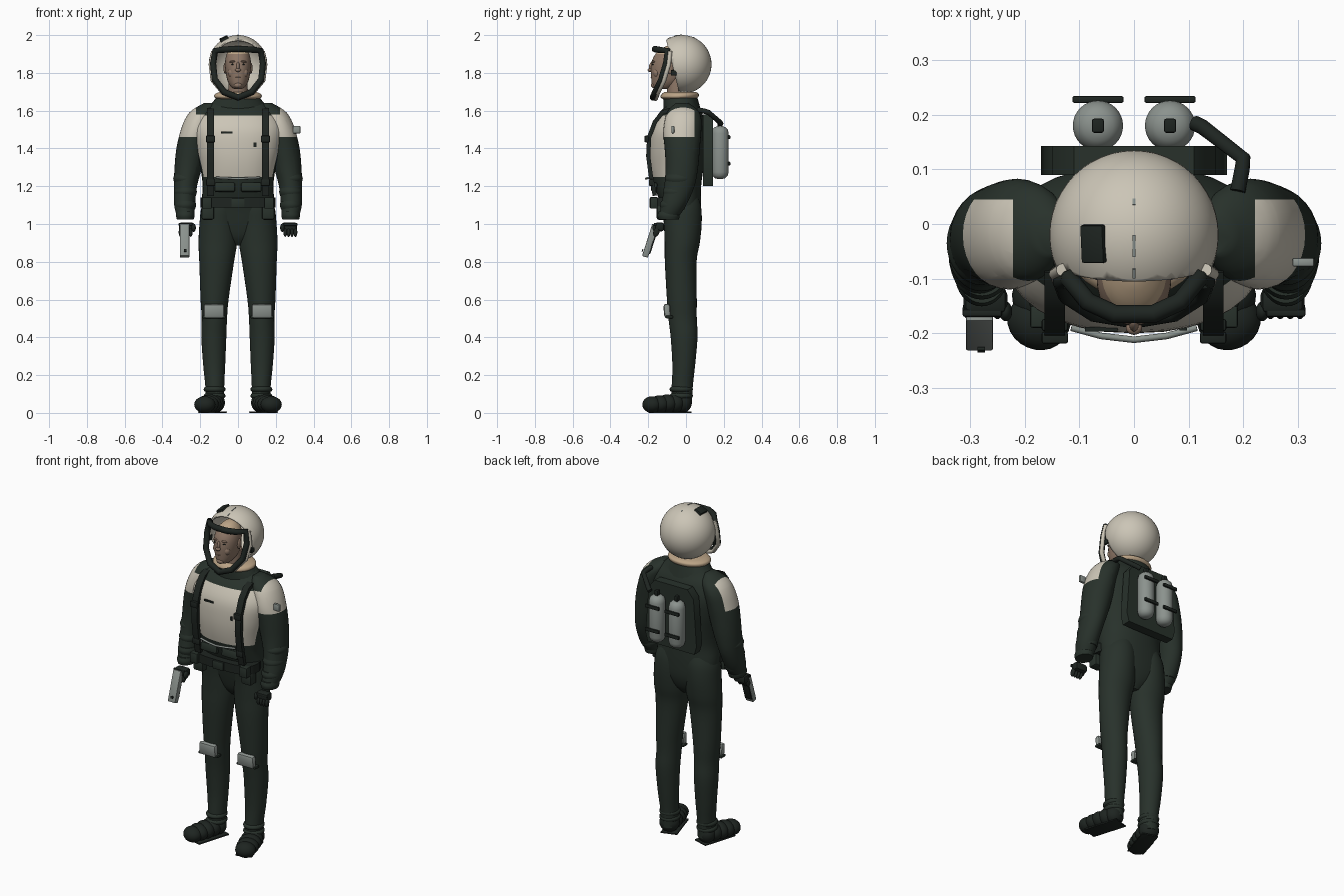
import bpy, bmesh, math
from mathutils import Vector, Matrix

cube = bpy.data.objects.get("Cube")
if cube:
    bpy.data.objects.remove(cube, do_unlink=True)


def material(name, rgb):
    m = bpy.data.materials.new(name)
    m.use_nodes = True
    m.diffuse_color = (*rgb, 1)
    node = next(n for n in m.node_tree.nodes if n.type == 'BSDF_PRINCIPLED')
    node.inputs["Base Color"].default_value = (*rgb, 1)
    node.inputs["Roughness"].default_value = 0.7
    return m


DARK = material("dark green fabric", (.021, .031, .024))
BLACK = material("black green rubber", (.013, .018, .015))
CREAM = material("cream shell", (.6, .56, .47))
GREY = material("grey metal", (.26, .29, .27))
SKIN = material("skin", (.27, .185, .135))
TAN = material("tan lining", (.5, .37, .24))


def finish(name, bm, mats, angle=40):
    bmesh.ops.recalc_face_normals(bm, faces=bm.faces)
    me = bpy.data.meshes.new(name)
    bm.to_mesh(me)
    bm.free()
    for m in mats:
        me.materials.append(m)
    me.shade_smooth()
    me.set_sharp_from_angle(angle=math.radians(angle))
    ob = bpy.data.objects.new(name, me)
    bpy.context.collection.objects.link(ob)
    return ob


def loft(name, rings, mats, sub=4, p=2, cuts=(), paint=None, n=32):
    """Skin horizontal rings (x, y, z, rx, ry), eased between keys."""
    keys = [Vector(r) for r in rings]
    rows = []
    for i in range(len(keys) - 1):
        a, b = keys[i], keys[i + 1]
        before, after = keys[max(i - 1, 0)], keys[min(i + 2, len(keys) - 1)]
        for k in range(sub):
            t = k / sub
            rows.append(a if sub == 1 else
                        .5 * (2 * a + (b - before) * t + (2 * before - 5 * a + 4 * b - after) * t ** 2
                              + (3 * a - before - 3 * b + after) * t ** 3))
    rows.append(keys[-1])
    bm = bmesh.new()
    loops = []
    for x, y, z, rx, ry in rows:
        loop = []
        for j in range(n):
            c, s = math.cos(j * math.tau / n), math.sin(j * math.tau / n)
            loop.append(bm.verts.new((x + rx * math.copysign(abs(c) ** (2 / p), c),
                                      y + ry * math.copysign(abs(s) ** (2 / p), s), z)))
        loops.append(loop)
    for u, v in zip(loops, loops[1:]):
        for j in range(n):
            k = (j + 1) % n
            bm.faces.new((u[j], u[k], v[k], v[j]))
    bm.faces.new(loops[0])
    bm.faces.new(loops[-1])
    for co, no in cuts:
        bmesh.ops.bisect_plane(bm, geom=bm.verts[:] + bm.edges[:] + bm.faces[:], plane_co=co, plane_no=no)
    if paint:
        for f in bm.faces:
            f.material_index = paint(f.calc_center_median())
    return finish(name, bm, mats)


def box(name, loc, size, mat, rot=(0, 0, 0), bevel=.004):
    bm = bmesh.new()
    bmesh.ops.create_cube(bm, size=1, matrix=Matrix.Diagonal((*size, 1)))
    if bevel:
        bmesh.ops.bevel(bm, geom=bm.edges[:], offset=bevel, segments=2, affect='EDGES', profile=.5)
    ob = finish(name, bm, [mat])
    ob.location, ob.rotation_euler = loc, rot
    return ob


def ball(name, loc, size, mat, rot=(0, 0, 0)):
    bm = bmesh.new()
    bmesh.ops.create_uvsphere(bm, u_segments=24, v_segments=14, radius=1, matrix=Matrix.Diagonal((*size, 1)))
    ob = finish(name, bm, [mat])
    ob.location, ob.rotation_euler = loc, rot
    return ob


def tube(name, pts, r, mat, closed=False):
    cu = bpy.data.curves.new(name, 'CURVE')
    cu.dimensions, cu.bevel_depth, cu.bevel_resolution, cu.use_fill_caps = '3D', r, 3, True
    sp = cu.splines.new('POLY')
    sp.points.add(len(pts) - 1)
    for q, co in zip(sp.points, pts):
        q.co = (*co, 1)
    sp.use_cyclic_u = closed
    cu.materials.append(mat)
    ob = bpy.data.objects.new(name, cu)
    bpy.context.collection.objects.link(ob)
    bpy.ops.object.select_all(action='DESELECT')
    ob.select_set(True)
    bpy.context.view_layer.objects.active = ob
    bpy.ops.object.convert(target='MESH')
    bpy.context.object.data.shade_smooth()


def ribbon(name, x, path, w, t, mat):
    """Flat strap along (y, z) points, w wide in x and t thick."""
    bm = bmesh.new()
    rows = []
    for i, (y, z) in enumerate(path):
        a, b = path[max(i - 1, 0)], path[min(i + 1, len(path) - 1)]
        d = Vector((b[0] - a[0], b[1] - a[1])).normalized() * t / 2
        rows.append([bm.verts.new((x + sx * w / 2, y - sn * d.y, z + sn * d.x))
                     for sx, sn in ((-1, -1), (1, -1), (1, 1), (-1, 1))])
    for u, v in zip(rows, rows[1:]):
        for j in range(4):
            bm.faces.new((u[j], u[j - 1], v[j - 1], v[j]))
    bm.faces.new(rows[0])
    bm.faces.new(rows[-1])
    finish(name, bm, [mat])


# Torso with cream chest panel
X, Y, Z = Vector((1, 0, 0)), Vector((0, 1, 0)), Vector((0, 0, 1))
loft("torso", [(0, -.015, .885, .03, .035), (0, -.015, .93, .1, .068), (0, -.015, 1, .175, .09),
               (0, -.025, 1.1, .193, .105), (0, -.045, 1.2, .187, .125), (0, -.05, 1.3, .2, .143),
               (0, -.048, 1.4, .225, .152), (0, -.042, 1.5, .24, .148), (0, -.03, 1.58, .205, .118),
               (0, -.02, 1.63, .15, .085), (0, -.02, 1.68, .1, .07)], [DARK, CREAM], p=2.3,
     cuts=[(Z * 1.25, Z), (Z * 1.575, Z), (Y * -.1, Y)],
     paint=lambda c: int(1.25 < c.z < 1.575 and c.y < -.1))
tube("chest_hem", [(-.115, -.19, 1.245), (-.06, -.205, 1.243), (0, -.212, 1.24), (.06, -.205, 1.243),
                   (.115, -.19, 1.245)], .006, GREY)
box("chest_slot", (-.06, -.193, 1.485), (.06, .008, .01), BLACK, bevel=0)
box("chest_tag", (.09, -.191, 1.42), (.014, .008, .024), BLACK, bevel=0)
# Front belt
loft("belt", [(0, -.1, 1.088, .198, .085), (0, -.1, 1.14, .198, .085)], [BLACK], sub=1, p=3)
box("buckle", (0, -.185, 1.112), (.07, .018, .05), DARK)
loft("collar", [(0, -.02, 1.6, .16, .1), (0, -.025, 1.635, .14, .095), (0, -.03, 1.67, .115, .09),
                (0, -.03, 1.69, .1, .085)], [DARK])
loft("neck_ring", [(0, -.035, 1.66, .108, .085), (0, -.035, 1.672, .125, .1), (0, -.03, 1.688, .122, .098),
                   (0, -.03, 1.698, .1, .085)], [TAN])

for s, side in ((1, "left"), (-1, "right")):
    # Arms with cream shoulder caps
    loft(side + "_arm", [(s * x, y, z, rx, ry) for x, y, z, rx, ry in (
        (.15, -.02, 1.64, .03, .035), (.182, -.015, 1.6, .065, .08), (.208, -.015, 1.55, .075, .097),
        (.228, -.02, 1.48, .08, .1), (.245, -.02, 1.4, .081, .093), (.263, -.022, 1.3, .073, .086),
        (.278, -.035, 1.2, .061, .08), (.283, -.065, 1.1, .055, .066), (.276, -.095, 1.03, .044, .05))],
        [DARK, CREAM], cuts=[(Z * 1.46, Z), (Y * .045, Y), (X * s * .222, X), (Y * -.095, Y), (Z * 1.58, Z)],
        paint=lambda c: int(c.z > 1.46 and c.y < .045
                            and (abs(c.x) > .222 or c.y < -.095 and c.z < 1.58)))
    for z, y, r in ((1.24, -.035, .064), (1.17, -.05, .061), (1.1, -.07, .057), (1.045, -.092, .049)):
        loft(side + "_sleeve_fold", [(s * .279, y, z - .022, r * .9, r * 1.08), (s * .279, y, z, r, r * 1.2),
                                     (s * .278, y, z + .022, r * .9, r * 1.08)], [DARK])
    # Gloves
    box(side + "_palm", (s * .272, -.14, .985), (.08, .05, .048), BLACK, bevel=.014)
    box(side + "_knuckle_guard", (s * .278, -.163, .998), (.072, .014, .016), BLACK)
    for i in range(4):
        ball(side + "_finger", (s * (.25 + i * .018), -.157, .957), (.01, .016, .026), BLACK, (-.3, 0, 0))
    ball(side + "_thumb", (s * .235, -.16, .98), (.012, .018, .022), BLACK)
    # Legs
    loft(side + "_leg", [(s * x, y, z, rx, ry) for x, y, z, rx, ry in (
        (.09, -.025, 1.16, .07, .085), (.097, -.022, 1.09, .096, .102), (.103, -.017, 1, .101, .1),
        (.107, -.02, .9, .102, .093), (.113, -.028, .8, .092, .084), (.124, -.022, .6, .074, .079),
        (.125, -.018, .5, .067, .075), (.128, -.01, .4, .066, .071), (.126, -.012, .25, .058, .06),
        (.123, -.02, .14, .05, .056), (.123, -.025, .04, .05, .055))], [DARK])
    # Knee pads
    box(side + "_knee_pad", (s * .127, -.1, .54), (.11, .035, .075), GREY, (.08, 0, 0), .014)
    box(side + "_knee_strap", (s * .127, -.088, .508), (.125, .04, .014), DARK)
    # Boots built from overlapping padded rolls
    turn = (0, 0, s * .4)
    for i in range(5):
        t = i / 4
        ball(side + "_boot_roll", (s * (.124 + t * .052), -.02 - t * .16, .054 - t * .01),
             (.056 + .008 * math.sin(t * 3), .05, .054 - t * .01), BLACK, turn)
    for z in (.09, .125):
        ball(side + "_ankle_roll", (s * .124, -.025, z), (.058, .062, .025), DARK)
    box(side + "_sole", (s * .135, -.085, .004), (.095, .21, .008), BLACK, (0, 0, s * .3), .002)
    # Harness and pouches
    ribbon(side + "_harness_strap", s * .145, [(-.085, 1.605), (-.125, 1.59), (-.165, 1.54), (-.195, 1.46),
           (-.2, 1.36), (-.187, 1.26), (-.165, 1.15)], .038, .022, BLACK)
    for z, y in ((1.45, -.208), (1.22, -.185)):
        box(side + "_strap_buckle", (s * .145, y, z), (.048, .022, .035), BLACK)
    box(side + "_belly_pad", (s * .07, -.168, 1.195), (.11, .03, .05), DARK, (-.15, 0, 0), .01)
    box(side + "_belt_clip", (s * .165, -.17, 1.112), (.05, .04, .06), DARK)
    box(side + "_pouch", (s * .16, -.125, 1.06), (.065, .06, .075), DARK, bevel=.01)
    # Air tanks with clamps and valves
    x = s * .066
    loft(side + "_tank", [(x, .18, z, r, r) for z, r in (
        (1.238, .012), (1.243, .028), (1.256, .041), (1.275, .046), (1.48, .046), (1.5, .041),
        (1.513, .028), (1.518, .012))], [GREY], sub=1)
    box(side + "_valve", (x, .18, 1.53), (.022, .026, .035), BLACK)
    for z in (1.32, 1.46):
        box(side + "_tank_clamp", (x, .228, z), (.094, .013, .02), BLACK)

# Backpack plate
bm = bmesh.new()
half = [(.11, 1.58), (.15, 1.53), (.17, 1.25), (.155, 1.2)]
face = bm.faces.new([bm.verts.new((x, .09, z)) for x, z in half + [(-x, z) for x, z in half[::-1]]])
new = bmesh.ops.extrude_face_region(bm, geom=[face])["geom"]
bmesh.ops.translate(bm, vec=(0, .053, 0), verts=[v for v in new if isinstance(v, bmesh.types.BMVert)])
finish("backpack", bm, [DARK])
tube("air_hose", [(.11, .185, 1.53), (.125, .178, 1.54), (.2, .12, 1.59), (.198, .1, 1.597), (.19, .06, 1.605)],
     .014, BLACK)
box("shoulder_lamp", (.31, -.07, 1.5), (.04, .016, .04), GREY)

# Head with tan cap
loft("neck", [(0, -.04, 1.6, .055, .055), (0, -.05, 1.77, .05, .055)], [SKIN], sub=1)
loft("head", [(0, -.125, 1.715, .02, .025), (0, -.12, 1.725, .036, .055), (0, -.105, 1.76, .056, .078),
              (0, -.1, 1.82, .067, .086), (0, -.093, 1.87, .067, .085), (0, -.085, 1.91, .055, .068),
              (0, -.075, 1.938, .03, .038), (0, -.07, 1.946, .01, .01)], [SKIN, TAN], p=2.1,
     cuts=[(Z * 1.9, Z)], paint=lambda c: int(c.z > 1.9))
ball("nose_bridge", (0, -.182, 1.835), (.009, .014, .025), SKIN, (-.25, 0, 0))
ball("nose_tip", (0, -.19, 1.815), (.015, .013, .01), SKIN)
ball("chin", (0, -.168, 1.735), (.022, .018, .016), SKIN)
ball("mouth", (0, -.175, 1.775), (.02, .012, .005), SKIN)
for s, side in ((1, "left"), (-1, "right")):
    ball(side + "_cheek", (s * .032, -.155, 1.8), (.022, .02, .025), SKIN)
    ball(side + "_eye", (s * .027, -.174, 1.845), (.01, .006, .004), BLACK)
    ball(side + "_brow", (s * .028, -.172, 1.86), (.018, .01, .005), SKIN, (0, s * .1, 0))
    ball(side + "_ear", (s * .067, -.085, 1.825), (.01, .018, .03), SKIN)

# Helmet shell, open at face and neck
bm = bmesh.new()
bmesh.ops.create_uvsphere(bm, u_segments=48, v_segments=28, radius=.155, matrix=Matrix.Translation((0, -.02, 1.845)))
for co, no in (((0, -.077, 1.86), (0, -.97, -.24)), ((0, 0, 1.7), (0, 0, -1))):
    bmesh.ops.bisect_plane(bm, geom=bm.verts[:] + bm.edges[:] + bm.faces[:],
                           plane_co=co, plane_no=no, clear_outer=True)
bmesh.ops.remove_doubles(bm, verts=bm.verts, dist=.003)
shell = finish("helmet", bm, [CREAM])
mod = shell.modifiers.new("thickness", 'SOLIDIFY')
mod.thickness, mod.offset = .008, -1

# Visor frame with pale outer rim
side_pts = [(.12, -.098, 1.918), (.132, -.105, 1.85), (.123, -.13, 1.765), (.072, -.163, 1.698)]
mirror = [(-x, y, z) for x, y, z in side_pts[::-1]]
brow = [(-.085, -.142, 1.922), (-.035, -.165, 1.926), (.035, -.165, 1.926), (.085, -.142, 1.922)]
tube("visor_frame", side_pts + [(0, -.175, 1.67)] + mirror + brow, .017, BLACK, True)
tube("visor_rim", [(x * 1.09, y + .014, z - .004) for x, y, z in side_pts + [(0, -.175, 1.667)] + mirror],
     .012, CREAM)
for s, side in ((1, "left"), (-1, "right")):
    box(side + "_visor_hinge", (s * .14, -.065, 1.8), (.014, .03, .03), BLACK)
box("helmet_box", (-.073, -.036, 1.978), (.046, .07, .022), BLACK, (.1, -.45, 0))
for y, length, z in ((.04, .012, 1.986), (-.04, .04, 1.998), (-.09, .018, 1.983)):
    box("helmet_crest", (0, y, z), (.005, length, .006), GREY, ((y + .02) * -6, 0, 0), 0)

# Handheld device
tilt = (-.31, 0, 0)
box("handset", (-.283, -.19, .912), (.05, .032, .18), GREY, tilt)
box("handset_back", (-.283, -.172, .918), (.046, .014, .16), BLACK, tilt)
box("handset_key", (-.28, -.23, .86), (.014, .006, .014), BLACK, tilt, 0)
